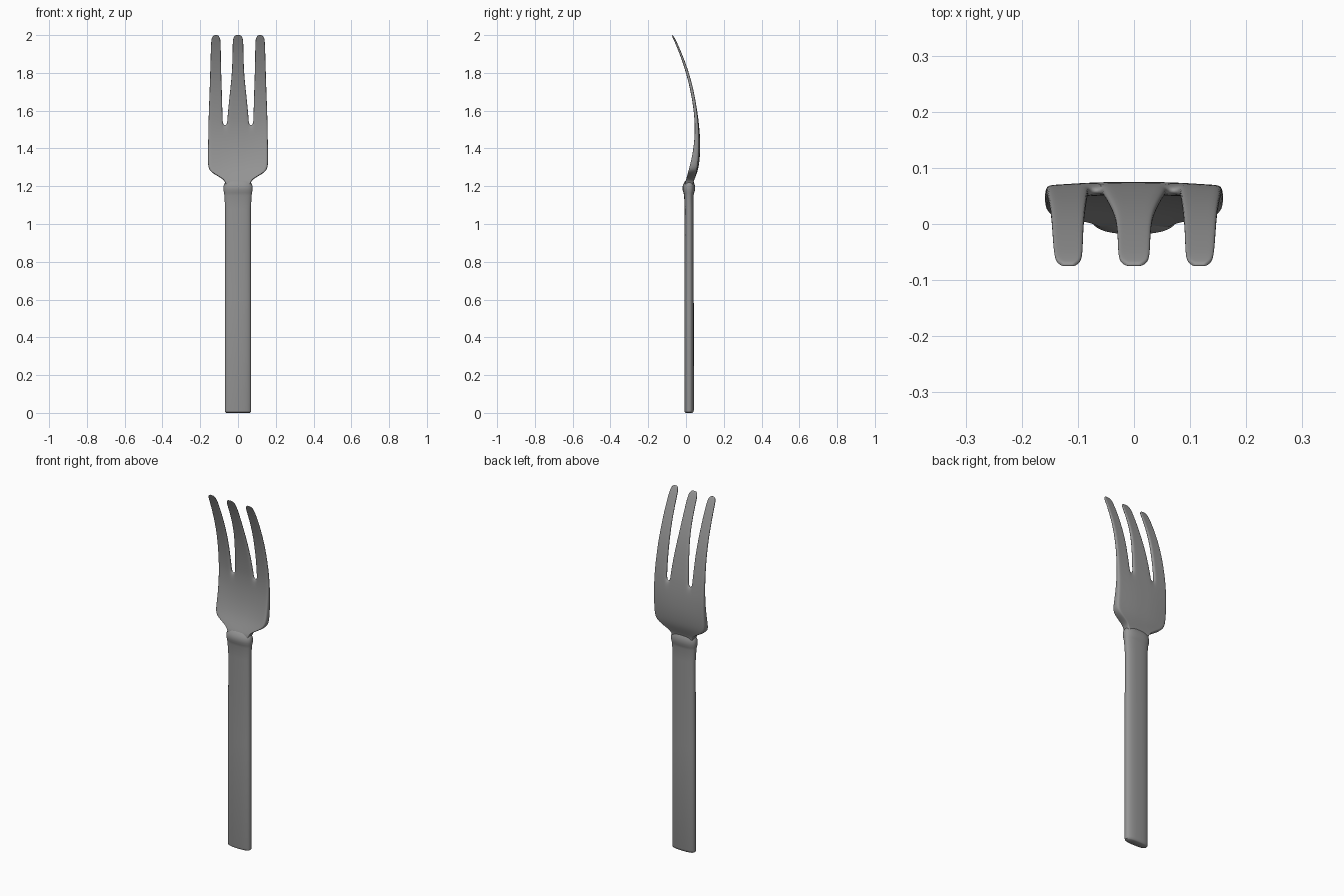
import bpy, bmesh, math

if "Cube" in bpy.data.objects:
    bpy.data.objects.remove(bpy.data.objects["Cube"])

# Dark grey metal
metal = bpy.data.materials.new("dark_grey")
metal.diffuse_color = (.3, .3, .3, 1)
metal.use_nodes = True
metal.node_tree.nodes["Principled BSDF"].inputs["Base Color"].default_value = metal.diffuse_color


def finish(name, bm, levels):
    bmesh.ops.recalc_face_normals(bm, faces=bm.faces)
    me = bpy.data.meshes.new(name)
    bm.to_mesh(me)
    bm.free()
    me.materials.append(metal)
    ob = bpy.data.objects.new(name, me)
    bpy.context.collection.objects.link(ob)
    for p in me.polygons:
        p.use_smooth = True
    if levels:
        m = ob.modifiers.new("smooth", 'SUBSURF')
        m.levels = m.render_levels = levels
    bpy.context.view_layer.objects.active = ob
    ob.select_set(True)
    return ob


# Handle and collar: lofted rounded-rectangle rings (z, half width, y front, y back)
rings = [(0, .062, -.002, .034), (.004, .068, -.007, .039), (.015, .070, -.009, .042),
         (.6, .069, -.009, .041), (1.08, .068, -.007, .040), (1.15, .072, -.010, .040),
         (1.165, .074, -.013, .043), (1.18, .077, -.018, .048), (1.20, .077, -.018, .048),
         (1.212, .073, -.013, .045), (1.225, .065, -.006, .040), (1.235, .055, .004, .034)]
bm = bmesh.new()
N = 40
loops = []
for z, w, f, b in rings:
    ring = []
    for k in range(N):
        a = 2 * math.pi * k / N
        c, s = math.cos(a), math.sin(a)
        e = 2 / 2.6
        x = w * math.copysign(abs(c) ** e, c)
        y = (f + b) / 2 + (b - f) / 2 * math.copysign(abs(s) ** e, s)
        ring.append(bm.verts.new((x, y, z)))
    loops.append(ring)
for r0, r1 in zip(loops, loops[1:]):
    for k in range(N):
        bm.faces.new((r0[k], r0[(k + 1) % N], r1[(k + 1) % N], r1[k]))
bm.faces.new(loops[0][::-1])
bm.faces.new(loops[-1])
finish("handle", bm, 0)
bpy.ops.object.shade_smooth_by_angle(angle=math.radians(40))

# Head: rows of (z, y front, y back, centre tine half width,
#                outer tine inner edge, outer tine outer edge, bowl depth)
rows = [(1.19, -.006, .036, .020, .030, .062, 0), (1.22, -.006, .038, .022, .032, .067, 0),
        (1.24, .002, .046, .030, .042, .082, 0), (1.262, .010, .055, .042, .060, .124, .004),
        (1.285, .018, .063, .050, .074, .155, .008), (1.32, .029, .070, .054, .078, .160, .010),
        (1.38, .042, .076, .056, .080, .159, .010), (1.46, .050, .075, .057, .080, .158, .007),
        (1.525, .049, .069, .058, .080, .157, .005), (1.56, .046, .065, .057, .081, .156, .003),
        (1.62, .039, .056, .051, .083, .154, .001), (1.70, .025, .042, .043, .085, .151, 0),
        (1.78, .006, .022, .034, .088, .148, 0), (1.86, -.019, -.005, .030, .090, .146, 0),
        (1.93, -.045, -.034, .029, .091, .144, 0), (1.97, -.063, -.052, .028, .092, .142, 0),
        (1.99, -.072, -.063, .024, .096, .138, 0), (2.0, -.077, -.069, .011, .108, .126, 0)]
SLOT = 8
bm = bmesh.new()
front, back = [], []
for z, f, b, c, i, o, d in rows:
    outer = [i + (o - i) * t for t in (0, .2, .8, 1)]
    xs = [-x for x in outer[::-1]] + [-c, -.6 * c, .6 * c, c] + outer
    dy = [d * (x / o) ** 2 for x in xs]
    front.append([bm.verts.new((x, f - q + d * .3, z)) for x, q in zip(xs, dy)])
    back.append([bm.verts.new((x, b - q * .8, z)) for x, q in zip(xs, dy)])

edges = {}
for r in range(len(rows) - 1):
    for k in range(11):
        if k in (3, 7) and r >= SLOT:
            continue
        cell = [(r, k), (r, k + 1), (r + 1, k + 1), (r + 1, k)]
        bm.faces.new([front[a][b] for a, b in cell])
        bm.faces.new([back[a][b] for a, b in cell[::-1]])
        for p, q in zip(cell, cell[1:] + cell[:1]):
            key = tuple(sorted((p, q)))
            edges[key] = edges.get(key, 0) + 1

# Rim wall along every open border, including the slots
for (p, q), n in edges.items():
    if n == 1:
        bm.faces.new((front[p[0]][p[1]], front[q[0]][q[1]],
                      back[q[0]][q[1]], back[p[0]][p[1]]))
finish("tined_head", bm, 2)
